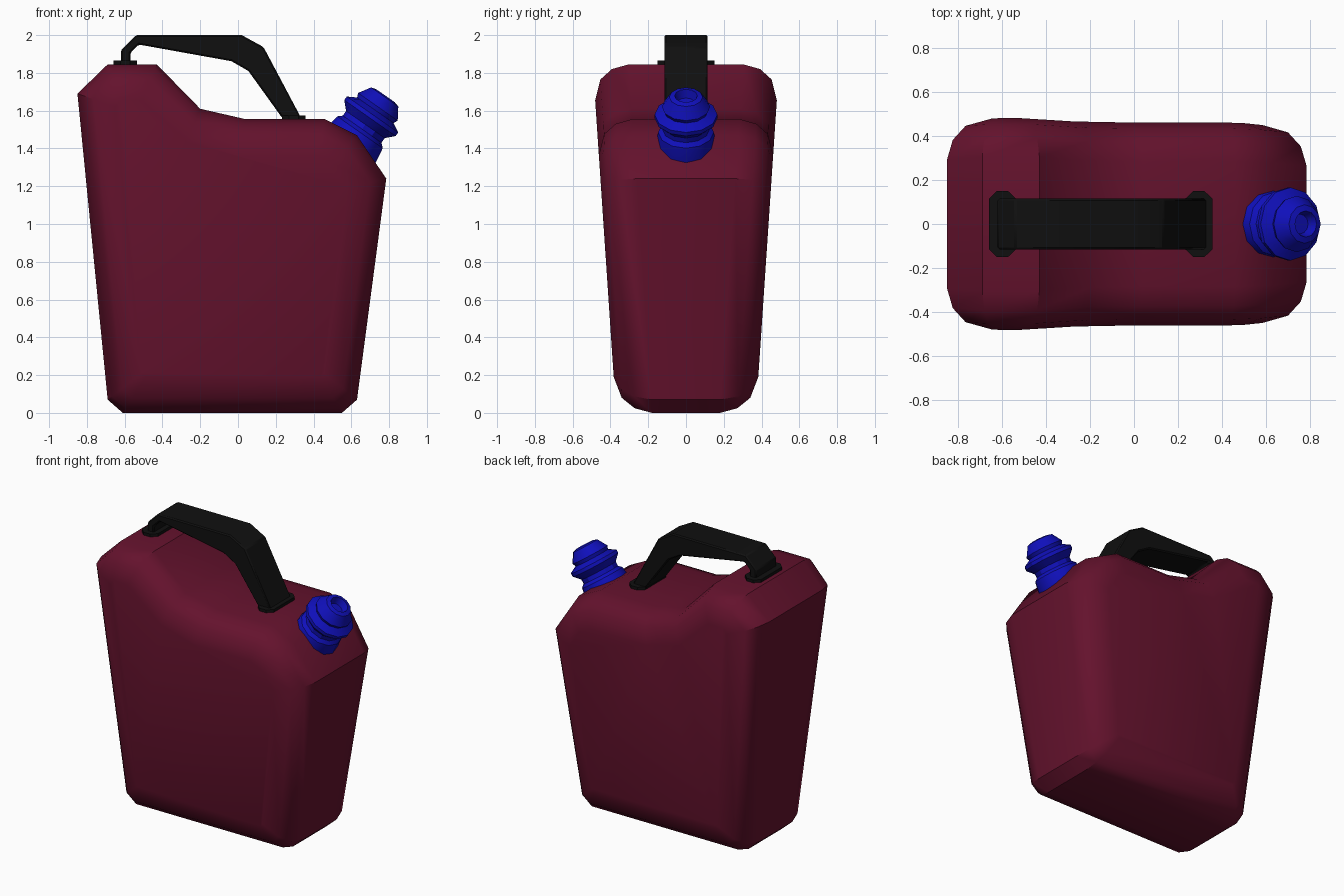
import bpy, bmesh, math
from mathutils import Vector, Matrix

if "Cube" in bpy.data.objects:
    bpy.data.objects.remove(bpy.data.objects["Cube"])


def finish(name, bm, color, angle):
    bmesh.ops.remove_doubles(bm, verts=bm.verts, dist=0.0005)
    bmesh.ops.recalc_face_normals(bm, faces=bm.faces)
    me = bpy.data.meshes.new(name)
    bm.to_mesh(me)
    bm.free()
    ob = bpy.data.objects.new(name, me)
    bpy.context.collection.objects.link(ob)
    mat = bpy.data.materials.new(name + "_material")
    mat.diffuse_color = (*color, 1)
    mat.use_nodes = True
    mat.node_tree.nodes["Principled BSDF"].inputs["Base Color"].default_value = mat.diffuse_color
    me.materials.append(mat)
    bpy.ops.object.select_all(action='DESELECT')
    ob.select_set(True)
    bpy.context.view_layer.objects.active = ob
    bpy.ops.object.shade_smooth_by_angle(angle=math.radians(angle))
    return ob


def loft(bm, rings):
    """Skin a list of equal-length rings and cap both ends."""
    loops = [[bm.verts.new(p) for p in ring] for ring in rings]
    n = len(loops[0])
    for a, b in zip(loops, loops[1:]):
        for i in range(n):
            j = (i + 1) % n
            bm.faces.new((a[i], a[j], b[j], b[i]))
    bm.faces.new(loops[0])
    bm.faces.new(loops[-1])


# Can body: outer side profile blended to a smaller one at the flat sides
outer = [(-.61, 0), (-.69, .07), (-.85, 1.69), (-.69, 1.845), (-.43, 1.845), (-.20, 1.61),
         (.04, 1.555), (.46, 1.555), (.63, 1.47), (.785, 1.24), (.63, .07), (.55, 0)]
inner = [(-.49, .19), (-.51, .21), (-.65, 1.62), (-.62, 1.655), (-.51, 1.655), (-.27, 1.435),
         (-.02, 1.365), (.415, 1.365), (.50, 1.323), (.583, 1.195), (.455, .21), (.44, .19)]
layers = [(1, 0), (.42, .035), (.13, .10), (0, .19)]


def body_ring(t, drop, side):
    ring = []
    for (x0, z0), (x1, z1) in zip(outer, inner):
        x, z = x0 + (x1 - x0) * t, z0 + (z1 - z0) * t
        ring.append((x, side * (.37 + .067 * z - drop), z))
    return ring


bm = bmesh.new()
loft(bm, [body_ring(t, d, -1) for t, d in layers] + [body_ring(t, d, 1) for t, d in layers[::-1]])
finish("can_body", bm, (.127, .006, .026), 37)

# Handle: bent bar extruded across the width with a small bevel
bar = [(-.62, 1.85), (-.62, 1.92), (-.54, 2.0), (.02, 2.0), (.135, 1.937), (.335, 1.56),
       (.235, 1.56), (.055, 1.81), (-.035, 1.862), (-.525, 1.95), (-.57, 1.905), (-.57, 1.85)]
bm = bmesh.new()
loft(bm, [[(x, y, z) for x, z in bar] for y in (-.115, .115)])
handle = finish("handle", bm, (.005, .005, .005), 30)
bev = handle.modifiers.new("edge_bevel", 'BEVEL')
bev.width = .008
bev.segments = 1

# Handle mounting pads: thin eight-sided plates
for name, cx, z in (("rear_handle_pad", -.598, 1.835), ("front_handle_pad", .295, 1.545)):
    pad = [(-.062, -.115), (-.025, -.15), (.025, -.15), (.062, -.115),
           (.062, .115), (.025, .15), (-.025, .15), (-.062, .115)]
    bm = bmesh.new()
    loft(bm, [[(cx + x, y, z + h) for x, y in pad] for h in (0, .03)])
    finish(name, bm, (.005, .005, .005), 30)

# Spout: tilted turned profile (radius, height) with collar, ridge and recessed mouth
turned = [(.155, -.12), (.16, 0), (.147, .08), (.125, .10), (.125, .13), (.166, .172), (.166, .195),
          (.118, .222), (.128, .245), (.117, .262), (.088, .308), (.06, .316), (.045, .27)]
SIDES = 12
bm = bmesh.new()
loft(bm, [[(r * math.cos(2 * math.pi * i / SIDES), r * math.sin(2 * math.pi * i / SIDES), h)
           for i in range(SIDES)] for r, h in turned])
tilt = Matrix.Translation(Vector((.60, 0, 1.42))) @ Matrix.Rotation(math.radians(35), 4, 'Y')
bmesh.ops.transform(bm, matrix=tilt, verts=bm.verts)
finish("spout_cap", bm, (.005, .005, .5), 30)
